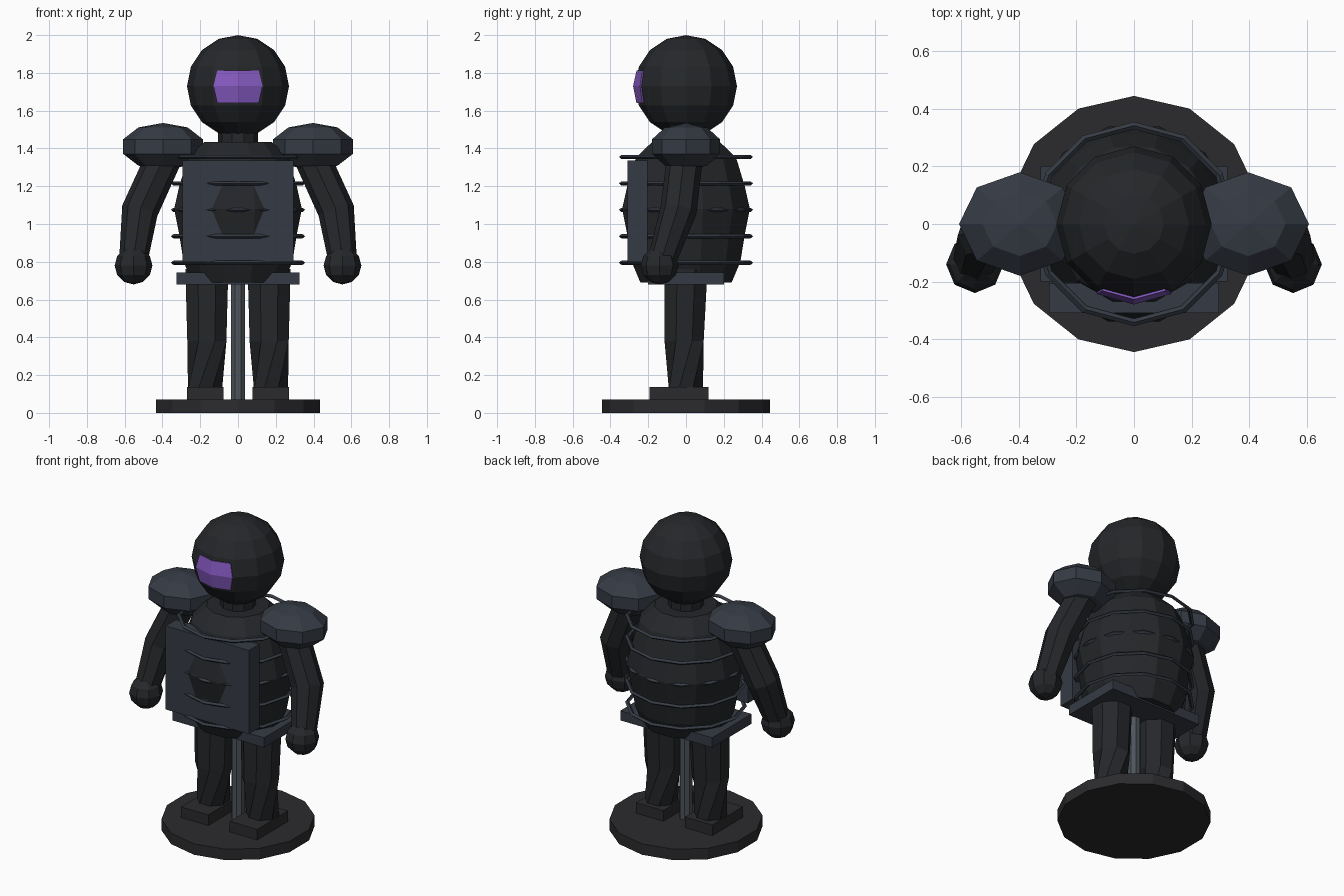
import bpy, bmesh, math
from math import pi, sin, cos
from mathutils import Vector

if "Cube" in bpy.data.objects:
    bpy.data.objects.remove(bpy.data.objects["Cube"])


def material(name, rgb):
    m = bpy.data.materials.new(name)
    m.diffuse_color = (*rgb, 1)
    m.use_nodes = True
    m.node_tree.nodes["Principled BSDF"].inputs["Base Color"].default_value = m.diffuse_color
    return m


BODY = material("body_black", (0.018, 0.020, 0.023))
ARMOUR = material("armour_slate", (0.036, 0.043, 0.058))
STAND = material("stand_black", (0.024, 0.024, 0.027))
STEEL = material("pole_steel", (0.075, 0.09, 0.105))
VISOR = material("visor_purple", (0.23, 0.10, 0.52))


def finish(name, bm, mat):
    bmesh.ops.recalc_face_normals(bm, faces=bm.faces)
    me = bpy.data.meshes.new(name)
    bm.to_mesh(me)
    bm.free()
    ob = bpy.data.objects.new(name, me)
    bpy.context.collection.objects.link(ob)
    me.materials.append(mat)
    return ob


def loft(name, rings, sides, mat, offset=0.0):
    """Capped tube; each ring is (centre, radius, twist), across its path."""
    bm = bmesh.new()
    pts = [Vector(r[0]) for r in rings]
    loops = []
    for i, (c, r, twist) in enumerate(rings):
        axis = (pts[min(i + 1, len(pts) - 1)] - pts[max(i - 1, 0)]).normalized()
        u = Vector((0, 1, 0)).cross(axis).normalized()
        v = axis.cross(u)
        angles = [2 * pi * k / sides + offset + twist for k in range(sides)]
        loops.append([bm.verts.new(pts[i] + r * (cos(a) * u + sin(a) * v)) for a in angles])
    for a, b in zip(loops, loops[1:]):
        for k in range(sides):
            n = (k + 1) % sides
            bm.faces.new((a[k], a[n], b[n], b[k]))
    bm.faces.new(loops[0])
    bm.faces.new(loops[-1])
    return finish(name, bm, mat)


def box(name, lo, hi, mat):
    bm = bmesh.new()
    bmesh.ops.create_cube(bm, size=1)
    for v in bm.verts:
        v.co = [l + (h - l) * (c + 0.5) for l, h, c in zip(lo, hi, v.co)]
    return finish(name, bm, mat)


def ball(name, centre, radii, segs, rings, mat):
    bm = bmesh.new()
    bmesh.ops.create_uvsphere(bm, u_segments=segs, v_segments=rings, radius=1)
    for v in bm.verts:
        v.co = [c + r * p for c, r, p in zip(centre, radii, v.co)]
    return finish(name, bm, mat)


def column(name, profile, sides, mat, offset=0.0):
    return loft(name, [((0, 0, z), r, 0) for r, z in profile], sides, mat, offset)


# Display stand
column("base_disc", [(0.445, 0), (0.445, 0.07)], 14, STAND, pi / 2)
column("support_pole", [(0.04, 0.07), (0.04, 0.72)], 8, STEEL, pi / 8)

# Torso, neck and head
column("torso", [(0.25, 0.69), (0.298, 0.80), (0.325, 0.96), (0.35, 1.08),
                 (0.322, 1.20), (0.275, 1.35), (0.185, 1.435)], 12, BODY, pi / 12)
column("neck", [(0.105, 1.40), (0.105, 1.52)], 10, BODY)
ball("head", (0, 0, 1.73), (0.27, 0.27, 0.27), 12, 8, BODY)

# Visor: a curved patch standing just off the head
bm = bmesh.new()
rows = []
for z, half, side_y, mid_y in ((1.64, 0.11, -0.232, -0.262),
                               (1.73, 0.13, -0.243, -0.280),
                               (1.812, 0.11, -0.232, -0.262)):
    rows.append([bm.verts.new(p) for p in ((-half, side_y, z), (0, mid_y, z), (half, side_y, z))])
for a, b in zip(rows, rows[1:]):
    for k in range(2):
        bm.faces.new((a[k], a[k + 1], b[k + 1], b[k]))
visor = finish("visor", bm, VISOR)
mod = visor.modifiers.new("thickness", "SOLIDIFY")
mod.thickness = 0.025
mod.offset = -1

# Chest plate and belt
box("chest_plate", (-0.295, -0.31, 0.80), (0.295, -0.205, 1.335), ARMOUR)
box("belt", (-0.325, -0.20, 0.68), (0.325, 0.20, 0.742), ARMOUR)

# Rib hoops around the torso
for i in range(5):
    bm = bmesh.new()
    grid = []
    for k in range(12):
        a = 2 * pi * k / 12
        grid.append([bm.verts.new(((0.342 + 0.013 * cos(t)) * cos(a),
                                   (0.342 + 0.013 * cos(t)) * sin(a),
                                   0.795 + 0.14 * i + 0.011 * sin(t)))
                     for t in (0, pi / 2, pi, 3 * pi / 2)])
    for k in range(12):
        for j in range(4):
            a, b, n = grid[k], grid[(k + 1) % 12], (j + 1) % 4
            bm.faces.new((a[j], b[j], b[n], a[n]))
    finish(f"rib_hoop_{i + 1}", bm, ARMOUR)

# Limbs, both sides
for side, s in (("left", 1), ("right", -1)):
    ball(f"{side}_shoulder_pad", (s * 0.397, 0, 1.41), (0.222, 0.189, 0.125), 8, 5, ARMOUR)
    loft(f"{side}_arm", [((s * 0.37, 0, 1.40), 0.095, 0),
                         ((s * 0.52, -0.04, 1.07), 0.097, 0),
                         ((s * 0.555, -0.13, 0.80), 0.075, 0)], 8, BODY)
    ball(f"{side}_hand", (s * 0.553, -0.14, 0.78), (0.1, 0.1, 0.1), 8, 6, BODY)
    loft(f"{side}_leg", [((s * 0.165, 0, 0.76), 0.123, 0),
                         ((s * 0.165, -0.01, 0.38), 0.112, 0),
                         ((s * 0.175, 0, 0.12), 0.098, 0.8)], 8, BODY, pi / 8)
    x = s * 0.173
    box(f"{side}_foot", (x - 0.097, -0.192, 0.07), (x + 0.097, 0.12, 0.138), STAND)
